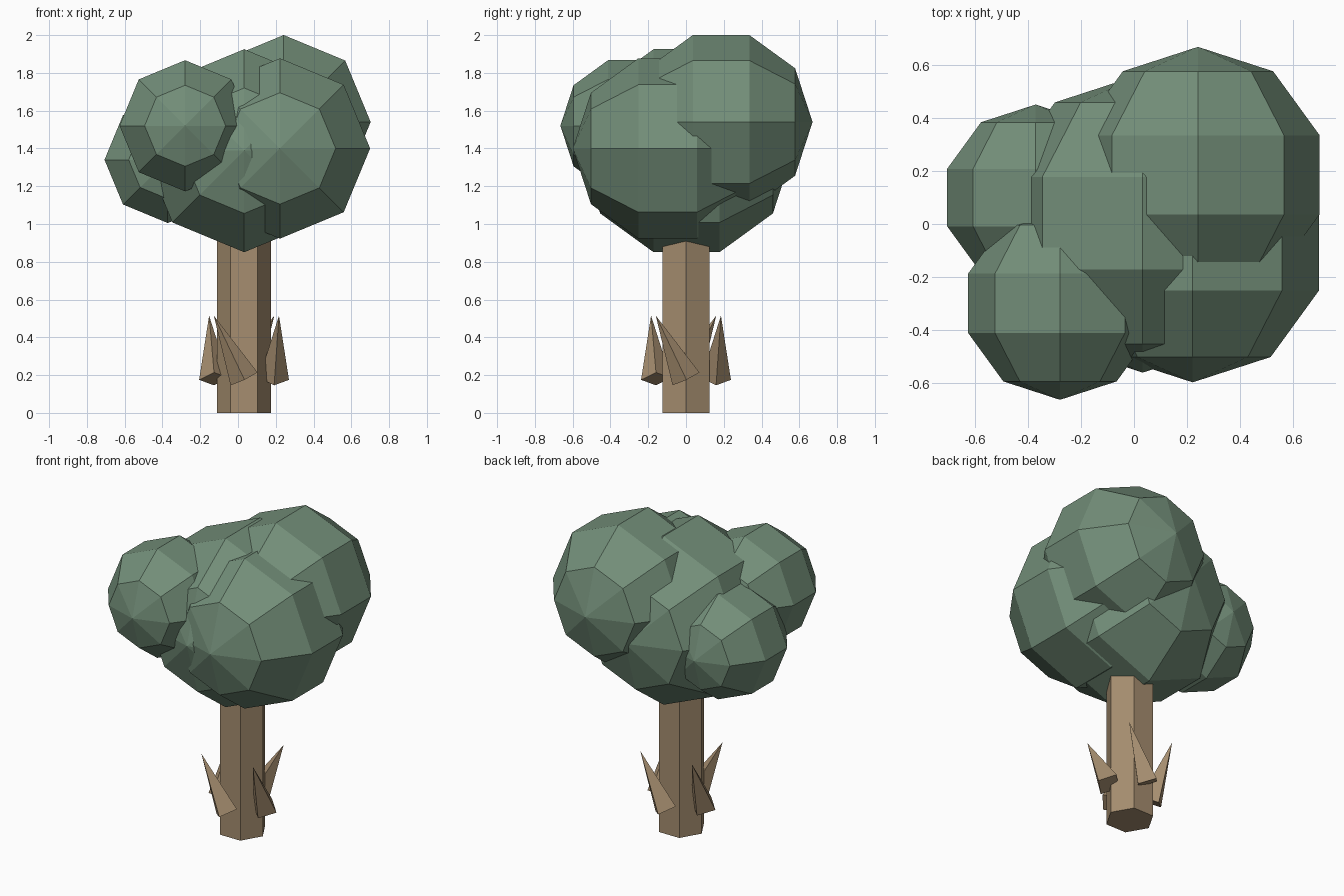
import bpy
import bmesh
from math import radians, cos, sin
from mathutils import Matrix, Vector

if "Cube" in bpy.data.objects:
    bpy.data.objects.remove(bpy.data.objects["Cube"], do_unlink=True)


def make_material(name, rgb):
    mat = bpy.data.materials.new(name)
    mat.use_nodes = True
    mat.diffuse_color = (*rgb, 1)
    bsdf = next(n for n in mat.node_tree.nodes if n.type == "BSDF_PRINCIPLED")
    bsdf.inputs["Base Color"].default_value = (*rgb, 1)
    bsdf.inputs["Roughness"].default_value = 0.9
    return mat


def finish(bm, name, mat, matrix):
    """Turn a bmesh into a flat-shaded object placed by the matrix."""
    bmesh.ops.transform(bm, matrix=matrix, verts=bm.verts)
    bmesh.ops.recalc_face_normals(bm, faces=bm.faces)
    mesh = bpy.data.meshes.new(name)
    bm.to_mesh(mesh)
    bm.free()
    mesh.materials.append(mat)
    obj = bpy.data.objects.new(name, mesh)
    bpy.context.collection.objects.link(obj)
    return obj


leaf_green = make_material("leaf_green", (0.17, 0.27, 0.19))
bark_brown = make_material("bark_brown", (0.38, 0.27, 0.16))
TRUNK_X = 0.032

# Trunk: a hexagonal column that ends inside the crown
bm = bmesh.new()
ring = [bm.verts.new((0.143 * cos(radians(60 * i)), 0.143 * sin(radians(60 * i)), 0))
        for i in range(6)]
base = bm.faces.new(ring)
top = bmesh.ops.extrude_face_region(bm, geom=[base], use_keep_orig=True)["geom"]
bmesh.ops.translate(bm, vec=(0, 0, 1.2),
                    verts=[v for v in top if isinstance(v, bmesh.types.BMVert)])
finish(bm, "trunk", bark_brown, Matrix.Translation((TRUNK_X, 0, 0)))

# Stubs: four leaning pyramids, one on each side of the trunk
foot = Vector((0, -0.159, 0.18))
tip = Vector((-0.16, -0.185, 0.515))
axis = (tip - foot).normalized()
side = Vector((0.142, 0, 0.07))
side = (side - axis * side.dot(axis)).normalized()
lean = Matrix((side, axis.cross(side), axis)).transposed().to_4x4()
for i, place in enumerate(("front", "left", "back", "right")):
    bm = bmesh.new()
    bmesh.ops.create_cone(bm, cap_ends=True, segments=4, radius1=0.079,
                          radius2=0, depth=(tip - foot).length)
    bmesh.ops.remove_doubles(bm, verts=bm.verts, dist=0.0001)
    finish(bm, place + "_branch_stub", bark_brown,
           Matrix.Translation((TRUNK_X, 0, 0))
           @ Matrix.Rotation(radians(90 * i), 4, "Z")
           @ Matrix.Translation((foot + tip) / 2) @ lean)

# Crown: overlapping faceted balls whose poles point front and back
clumps = {
    "middle_leaf_clump": ((0.033, 0.003, 1.388), 0.565),
    "front_right_leaf_clump": ((-0.28, -0.30, 1.52), 0.365),
    "front_left_leaf_clump": ((0.222, -0.097, 1.40), 0.502),
    "back_left_leaf_clump": ((0.242, 0.186, 1.54), 0.484),
    "back_right_leaf_clump": ((-0.372, 0.10, 1.34), 0.352),
}
for name, (centre, radius) in clumps.items():
    bm = bmesh.new()
    bmesh.ops.create_uvsphere(bm, u_segments=8, v_segments=5, radius=radius)
    finish(bm, name, leaf_green,
           Matrix.Translation(centre) @ Matrix.Rotation(radians(90), 4, "X"))
